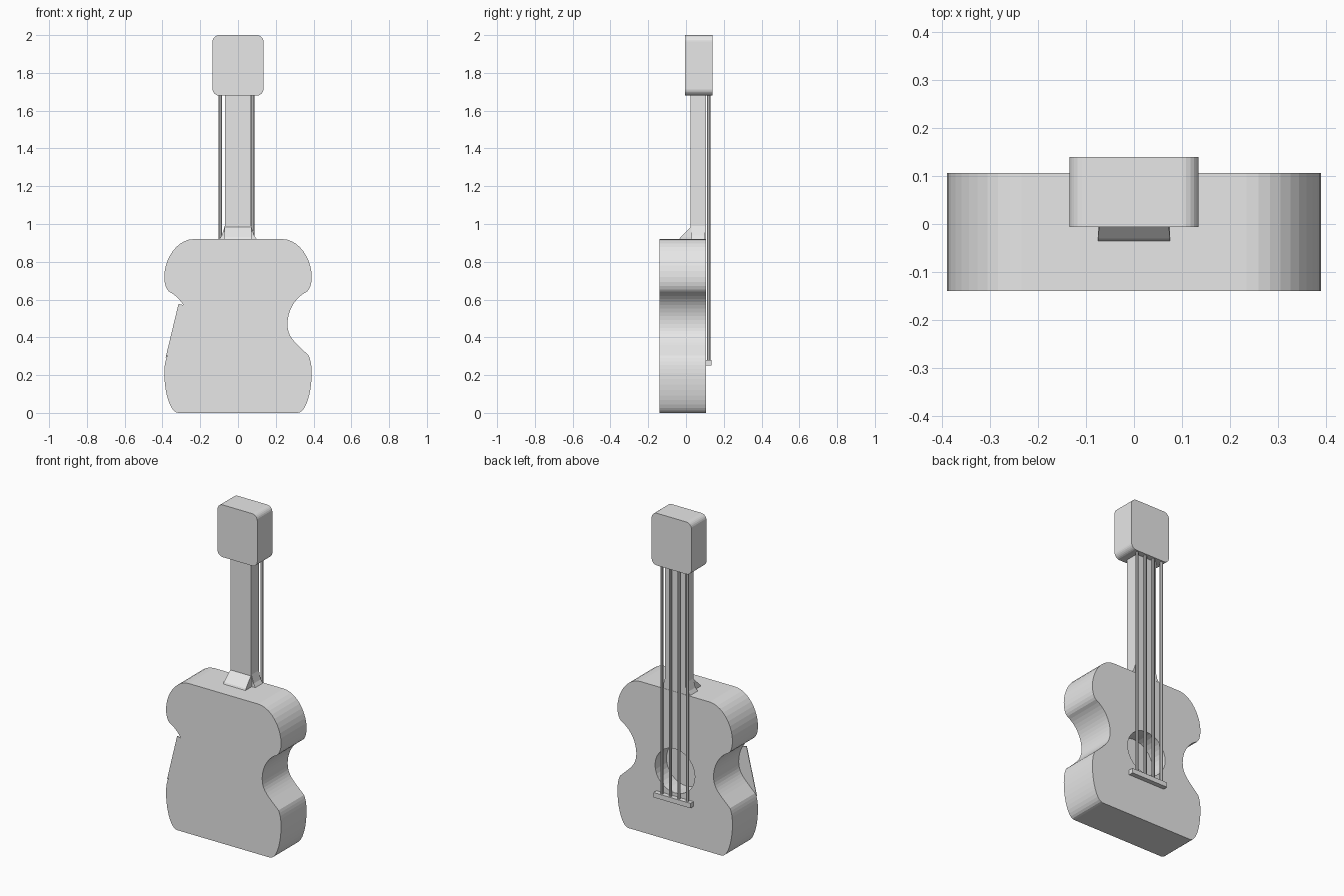
import bpy, bmesh, math
from mathutils import Vector
from mathutils.geometry import interpolate_bezier

cube = bpy.data.objects.get("Cube")
if cube:
    bpy.data.objects.remove(cube, do_unlink=True)

GREY = (0.8, 0.8, 0.8, 1)
mat = bpy.data.materials.new("plain grey")
mat.use_nodes = True
mat.diffuse_color = GREY
mat.node_tree.nodes["Principled BSDF"].inputs["Base Color"].default_value = GREY

BACK, FACE = -0.14, 0.107


def finish(name, bm):
    """Turn a bmesh into a grey object."""
    bmesh.ops.recalc_face_normals(bm, faces=bm.faces)
    mesh = bpy.data.meshes.new(name)
    bm.to_mesh(mesh)
    bm.free()
    mesh.materials.append(mat)
    obj = bpy.data.objects.new(name, mesh)
    bpy.context.collection.objects.link(obj)
    return obj


def bridge_rings(name, rings):
    """Skin a stack of equal-length vertex rings and cap both ends."""
    bm = bmesh.new()
    loops = [[bm.verts.new(p) for p in ring] for ring in rings]
    n = len(loops[0])
    for a, b in zip(loops, loops[1:]):
        for i in range(n):
            j = (i + 1) % n
            bm.faces.new((a[i], a[j], b[j], b[i]))
    bm.faces.new(loops[0])
    bm.faces.new(loops[-1])
    return finish(name, bm)


def prism(name, outline, y0, y1):
    """Extrude an x-z outline along y."""
    return bridge_rings(name, [[(x, y, z) for x, z in outline] for y in (y0, y1)])


def loft(name, *sections):
    """Stack rectangles given as half width, y from, y to, height."""
    return bridge_rings(name, [[(-w, a, z), (w, a, z), (w, b, z), (-w, b, z)]
                               for w, a, b, z in sections])


def curve(*points, steps=10):
    pts = [Vector((x, z, 0)) for x, z in points]
    return [(p.x, p.y) for p in interpolate_bezier(*pts, steps + 1)]


def circle(cx, cz, r, n, start=0.0, sweep=math.tau):
    return [(cx + r * math.cos(start + sweep * i / n),
             cz + r * math.sin(start + sweep * i / n)) for i in range(n)]


# Body outline: shoulder, waist and lower bout of one side, then mirrored
shoulder = (curve((.235, .92), (.32, .92), (.39, .82), (.39, .72))
            + curve((.39, .72), (.39, .68), (.38, .655), (.365, .642), steps=4)[1:])
waist = (curve((.365, .642), (.30, .61), (.262, .54), (.262, .47))
         + curve((.262, .47), (.262, .40), (.30, .375), (.373, .305))[1:])
bout = (curve((.373, .305), (.385, .28), (.39, .25), (.39, .21), steps=5)
        + curve((.39, .21), (.39, .11), (.36, 0), (.315, 0))[1:])
side = shoulder + waist[1:] + bout[1:]
body = prism("body", side + [(-x, z) for x, z in reversed(side)], BACK, FACE)

# Sound hole pocket
cutter = prism("sound_hole_cutter", circle(0, .435, .135, 32), FACE - .11, FACE + .05)
cutter.hide_render = True
mod = body.modifiers.new("sound_hole", "BOOLEAN")
mod.operation = "DIFFERENCE"
mod.solver = "EXACT"
mod.object = cutter
bpy.context.view_layer.objects.active = body
bpy.ops.object.modifier_apply(modifier=mod.name)
bpy.data.objects.remove(cutter, do_unlink=True)

# Thin back panel closing the waist on one side
panel = [(-.315, .577)] + [(-x, z) for x, z in waist if z < .577] + [(-.384, .29)]
prism("waist_back_panel", panel, BACK, BACK + .004)

# Neck and its flared heel
loft("neck", (.07, .025, .105, .90), (.07, .025, .105, 1.70))
loft("heel", (.075, -.045, .105, .90), (.075, -.03, .105, .93), (.07, .025, .105, .985))
loft("heel_flare", (.105, .025, .1, .91), (.085, .03, .1, .94), (.07, .03, .1, .99))

# Headstock with rounded corners
r = .035
corners = [(1, 1, 0), (-1, 1, 1), (-1, -1, 2), (1, -1, 3)]
head = []
for sx, sz, quarter in corners:
    head += circle(sx * (.135 - r), 1.84 + sz * (.16 - r), r, 7,
                   quarter * math.pi / 2, math.pi / 2 * 7 / 6)
prism("headstock", head, -.006, .14)

# Bridge and strings
loft("bridge", (.125, FACE - .005, .136, .25), (.125, FACE - .005, .136, .28))
for i in range(4):
    x = -.095 + i * .058
    ring = circle(x, .121, .009, 8)
    bridge_rings(f"string_{i + 1}", [[(px, py, z) for px, py in ring] for z in (.265, 1.70)])
